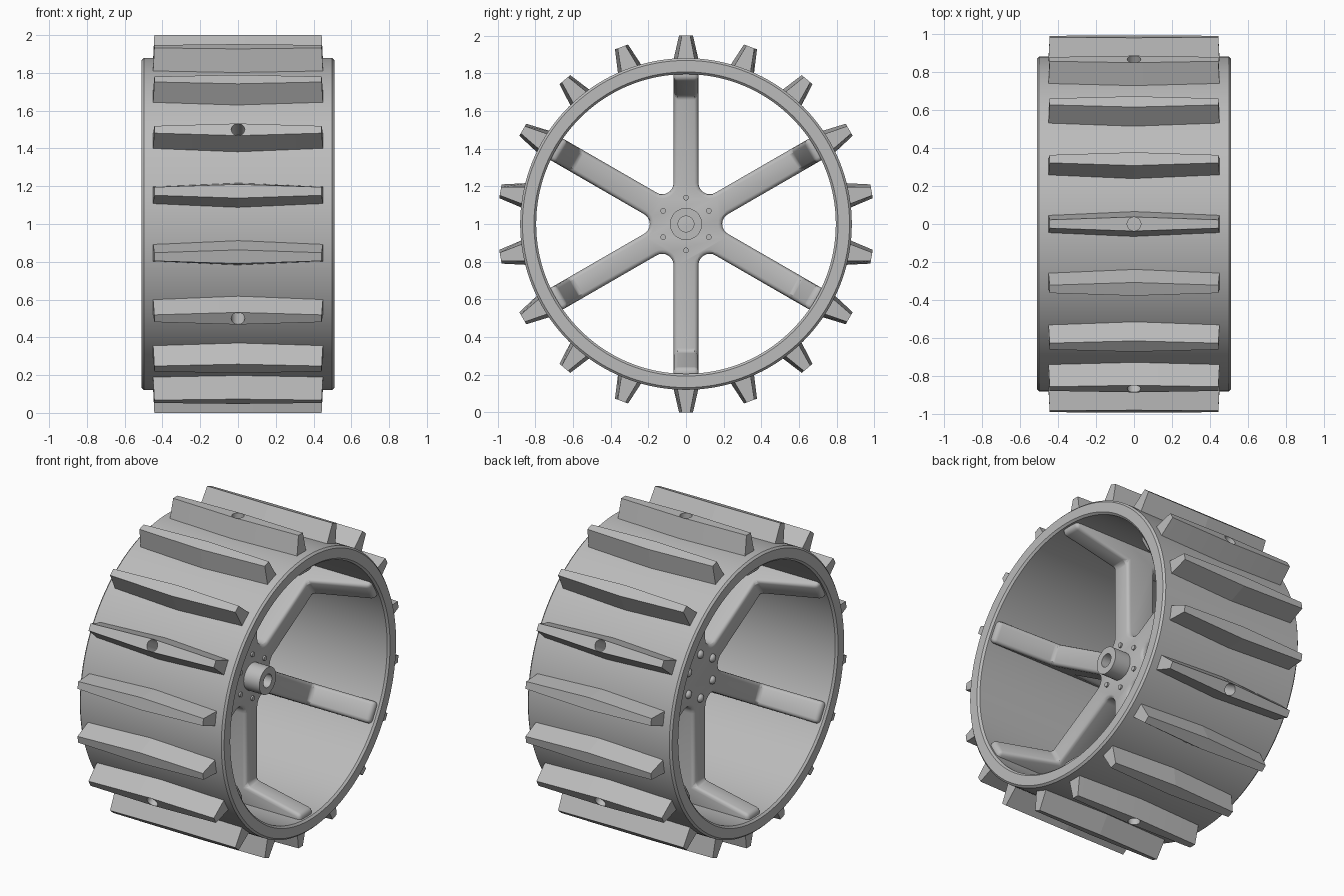
import bpy, bmesh
from math import pi, sin, cos, radians
from mathutils import Matrix, Vector

if "Cube" in bpy.data.objects:
    bpy.data.objects.remove(bpy.data.objects["Cube"])

# Single material
metal = bpy.data.materials.new("grey_metal")
metal.use_nodes = True
GREY = (0.5, 0.5, 0.5, 1)
metal.diffuse_color = GREY
metal.node_tree.nodes["Principled BSDF"].inputs["Base Color"].default_value = GREY

AXLE = Matrix.Translation((0, 0, 1))


def turn(degrees):
    return Matrix.Rotation(radians(degrees), 4, "X")


def finish(name, bm, smooth=True):
    """Turn a bmesh built around the x axis into an object at axle height."""
    bmesh.ops.recalc_face_normals(bm, faces=bm.faces)
    bm.transform(AXLE)
    mesh = bpy.data.meshes.new(name)
    bm.to_mesh(mesh)
    bm.free()
    mesh.materials.append(metal)
    obj = bpy.data.objects.new(name, mesh)
    bpy.context.collection.objects.link(obj)
    bpy.ops.object.select_all(action="DESELECT")
    obj.select_set(True)
    bpy.context.view_layer.objects.active = obj
    if smooth:
        bpy.ops.object.shade_smooth_by_angle(angle=radians(30))
    return obj


def lathe(name, profile, steps, closed=True):
    """Revolve (x, radius) points about the axle."""
    bm = bmesh.new()
    vs = [bm.verts.new((x, 0, r)) for x, r in profile]
    es = [bm.edges.new(p) for p in zip(vs, vs[1:] + vs[:1] if closed else vs[1:])]
    bmesh.ops.spin(bm, geom=vs + es, axis=(1, 0, 0), cent=(0, 0, 0),
                   angle=2 * pi, steps=steps)
    bmesh.ops.remove_doubles(bm, verts=bm.verts, dist=1e-5)
    return finish(name, bm)


def add_rod(bm, radius, depth, matrix, sides=24):
    bmesh.ops.create_cone(bm, cap_ends=True, segments=sides, radius1=radius,
                          radius2=radius, depth=depth, matrix=matrix)


# Drum with softened rim edges
W, RO, RI, B = 0.51, 0.88, 0.795, 0.012
half = [(W - B, RI), (W, RI + B), (W, RO - B), (W - B, RO)]
lathe("drum", half + [(-x, r) for x, r in reversed(half)], 144)


# Tread lugs: tapered bars, wider in the middle
def add_lug(bm, matrix):
    rings = []
    for side in (-1, 0, 1):
        base, tip = (0.068, 0.037) if side == 0 else (0.048, 0.022)
        pts = [(0.45, -base, 0.865), (0.45, base, 0.865), (0.443, tip, 1), (0.443, -tip, 1)]
        rings.append([bm.verts.new(matrix @ Vector((side * x, t, r))) for x, t, r in pts])
    for a, b in zip(rings, rings[1:]):
        for i in range(4):
            j = (i + 1) % 4
            bm.faces.new((a[i], a[j], b[j], b[i]))
    bm.faces.new(rings[0])
    bm.faces.new(rings[-1])


plain, drilled, drill = bmesh.new(), bmesh.new(), bmesh.new()
for k in range(18):
    add_lug(plain if k % 3 else drilled, turn(20 * k))
    if k % 3 == 0:
        add_rod(drill, 0.036, 0.4, turn(20 * k) @ Matrix.Translation((0, 0, 0.95)))
finish("tread_lugs", plain, False)
cutter = finish("bolt_hole_cutter", drill, False)
lugs = finish("drilled_tread_lugs", drilled, False)
cut = lugs.modifiers.new("bolt_holes", "BOOLEAN")
cut.operation = "DIFFERENCE"
cut.object = cutter
bpy.ops.object.modifier_apply(modifier=cut.name)
bpy.data.objects.remove(cutter)
bpy.ops.object.shade_smooth_by_angle(angle=radians(20))

# Six-armed spider, arms joined by fillets at the hub
ARM, FILLET, PLATE, BEND = 0.066, 0.06, 0.1, 0.68
bm = bmesh.new()
outline = []
for k in range(6):
    pts = [(-ARM, BEND), (ARM, BEND)]
    c = FILLET + ARM
    for s in range(9):
        a = radians(180 + 120 * s / 8 * 1.0)
        pts.append((c + FILLET * cos(a), c * 3 ** 0.5 + FILLET * sin(a)))
    outline += [bm.verts.new(turn(-60 * k) @ Vector((-PLATE, t, r))) for t, r in pts]
plate = bm.faces.new(outline)
ext = bmesh.ops.extrude_face_region(bm, geom=[plate])
bmesh.ops.translate(bm, vec=(2 * PLATE, 0, 0),
                    verts=[g for g in ext["geom"] if isinstance(g, bmesh.types.BMVert)])
bmesh.ops.recalc_face_normals(bm, faces=bm.faces)
bm.normal_update()

# Arm ends flare sideways into sloping straps under the drum
for k in range(6):
    out = turn(-60 * k) @ Vector((0, 0, 1))
    end = next(f for f in bm.faces if f.normal.dot(out) > 0.99
               and f.calc_center_median().dot(out) > 0.6)
    end = bmesh.ops.extrude_discrete_faces(bm, faces=[end])["faces"][0]
    bmesh.ops.translate(bm, vec=out * (0.82 - BEND), verts=end.verts)
    bm.normal_update()
    sides = [f for e in end.edges for f in e.link_faces
             if f is not end and abs(f.normal.x) > 0.99]
    for f in sides:
        sign = 1 if f.normal.x > 0 else -1
        tip = bmesh.ops.extrude_discrete_faces(bm, faces=[f])["faces"][0]
        for v in tip.verts:
            v.co.x = sign * 0.485
            if v.co.dot(out) < 0.75:
                v.co += out * (0.762 - BEND)
spider = finish("spokes", bm, False)
soft = spider.modifiers.new("soft_edges", "BEVEL")
soft.width, soft.segments = 0.022, 3
soft.limit_method, soft.angle_limit = "ANGLE", radians(30)
soft.use_clamp_overlap = False
bpy.ops.object.modifier_apply(modifier=soft.name)
bpy.ops.object.shade_smooth_by_angle(angle=radians(30))

# Axle tube on the left side of the hub
lathe("axle_tube", [(0.09, 0.085), (0.21, 0.085), (0.21, 0.042), (0.09, 0.042)], 48)

# Hub bolts: domed heads on one face, small shank ends on the other
SIDE = Matrix.Rotation(pi / 2, 4, "Y")
heads, shanks = bmesh.new(), bmesh.new()
for k in range(6):
    spot = turn(60 * k) @ Matrix.Translation((0, 0, 0.14))
    bmesh.ops.create_uvsphere(heads, u_segments=20, v_segments=10, radius=0.026,
                              matrix=spot @ Matrix.Translation((-PLATE, 0, 0)) @ SIDE
                              @ Matrix.Diagonal((1, 1, 0.8, 1)))
    add_rod(shanks, 0.015, 0.03, spot @ Matrix.Translation((PLATE - 0.005, 0, 0)) @ SIDE, 16)
finish("bolt_heads", heads)
finish("bolt_ends", shanks)
